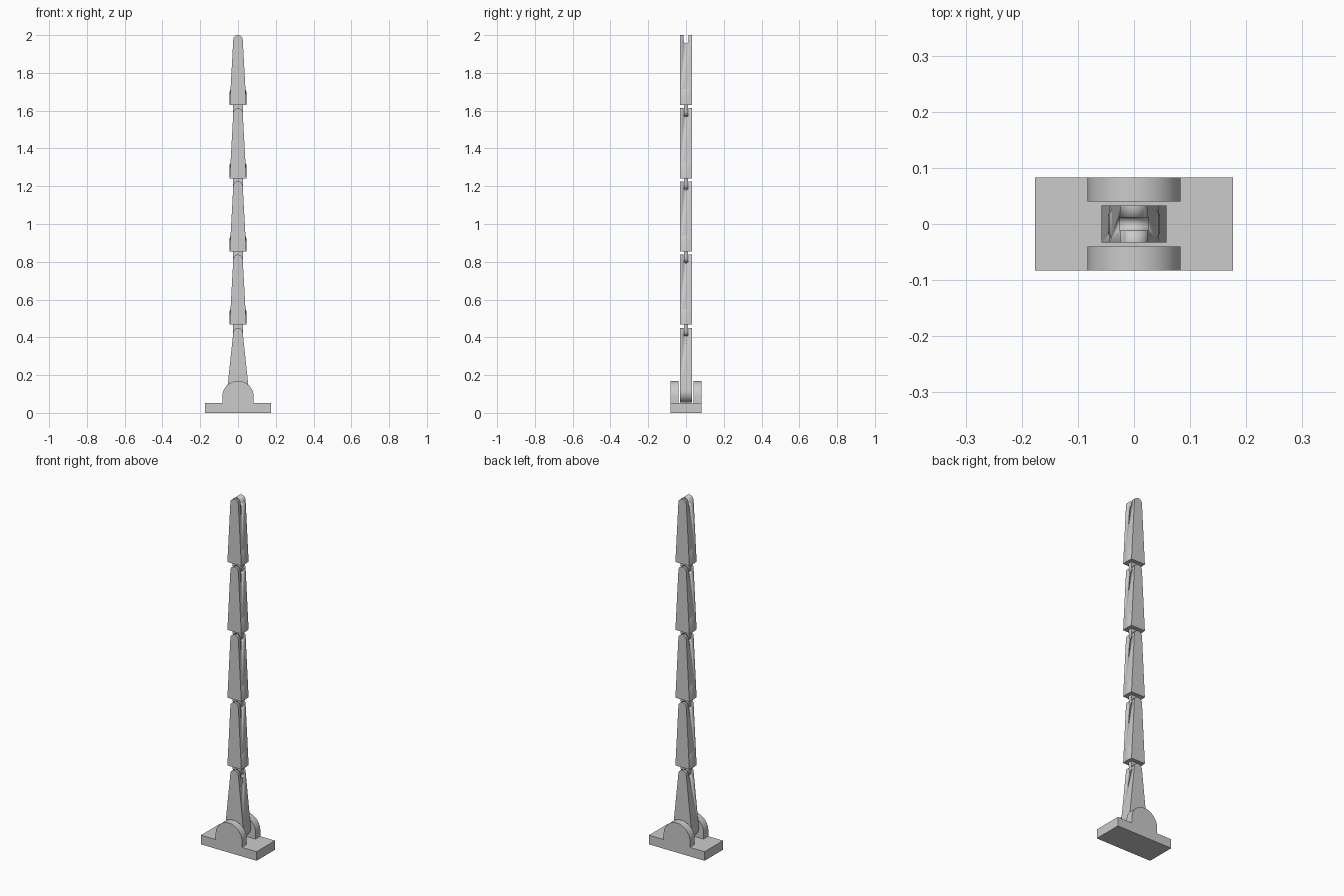
import bpy, bmesh, math

cube = bpy.data.objects.get("Cube")
if cube:
    bpy.data.objects.remove(cube)

grey = bpy.data.materials.new("light grey")
grey.use_nodes = True
grey.diffuse_color = (0.6, 0.6, 0.6, 1)
grey.node_tree.nodes["Principled BSDF"].inputs["Base Color"].default_value = (0.6, 0.6, 0.6, 1)


def finish(name, bm):
    bmesh.ops.recalc_face_normals(bm, faces=bm.faces)
    mesh = bpy.data.meshes.new(name)
    bm.to_mesh(mesh)
    bm.free()
    mesh.materials.append(grey)
    obj = bpy.data.objects.new(name, mesh)
    bpy.context.collection.objects.link(obj)
    bpy.ops.object.select_all(action='DESELECT')
    obj.select_set(True)
    bpy.context.view_layer.objects.active = obj
    bpy.ops.object.shade_smooth_by_angle(angle=math.radians(35))
    return obj


def plate(name, outline, y0, y1):
    """Extrude an (x, z) outline from y0 to y1."""
    bm = bmesh.new()
    face = bm.faces.new([bm.verts.new((x, y0, z)) for x, z in outline])
    ext = bmesh.ops.extrude_face_region(bm, geom=[face])
    moved = [v for v in ext["geom"] if isinstance(v, bmesh.types.BMVert)]
    bmesh.ops.translate(bm, verts=moved, vec=(0, y1 - y0, 0))
    return finish(name, bm)


def arc(cz, r, start, end, steps=16):
    angles = [math.radians(start + (end - start) * i / steps) for i in range(steps + 1)]
    return [(r * math.cos(a), cz + r * math.sin(a)) for a in angles]


def cut_slot(obj, top):
    """Cut the open fork with a rounded floor into the tip of a link."""
    w, floor = 0.012, top - 0.045
    bm = bmesh.new()
    outline = [(w, top + 0.05), (-w, top + 0.05)] + arc(floor + w, w, 180, 360, 10)
    face = bm.faces.new([bm.verts.new((-0.1, y, z)) for y, z in outline])
    ext = bmesh.ops.extrude_face_region(bm, geom=[face])
    moved = [v for v in ext["geom"] if isinstance(v, bmesh.types.BMVert)]
    bmesh.ops.translate(bm, verts=moved, vec=(0.2, 0, 0))
    cutter = finish("slot_cutter", bm)
    mod = obj.modifiers.new("slot", 'BOOLEAN')
    mod.object, mod.operation, mod.solver = cutter, 'DIFFERENCE', 'EXACT'
    bpy.context.view_layer.objects.active = obj
    bpy.ops.object.modifier_apply(modifier=mod.name)
    bpy.data.objects.remove(cutter)


def side_pads(name, z):
    """Bevelled cheeks that thicken the foot of a link."""
    bm = bmesh.new()
    rings = []
    for height, out in ((0, 0.046), (0.07, 0.0445), (0.085, 0.039)):
        half = [(out - 0.007, -0.033), (out, -0.016), (out, 0.016), (out - 0.007, 0.033)]
        pts = half + [(-x, -y) for x, y in half]
        rings.append([bm.verts.new((x, y, z + height)) for x, y in pts])
    for low, high in zip(rings, rings[1:]):
        for i in range(len(low)):
            j = (i + 1) % len(low)
            bm.faces.new((low[i], low[j], high[j], high[i]))
    bm.faces.new(rings[0])
    bm.faces.new(rings[-1])
    return finish(name, bm)


# Foot plate and the two rounded bearing ears
plate("foot_plate", [(-0.176, 0), (0.176, 0), (0.176, 0.052), (-0.176, 0.052)], -0.083, 0.083)
ear = [(-0.083, 0.05), (0.083, 0.05)] + arc(0.086, 0.083, 0, 180, 24)
for name, side in (("front_ear", -1), ("back_ear", 1)):
    plate(name, ear, side * 0.04, side * 0.083)

# Lowest link, round at both ends
TIP = 0.025
lower = arc(0.45 - TIP, TIP, 8, 172) + arc(0.112, 0.058, 172, 368)
link = plate("lower_link", lower, -0.033, 0.033)
cut_slot(link, 0.45)

# Four upper links, each with a tongue seated in the fork below
for n in range(4):
    z = 0.467 + n * 0.3875
    top = z + 0.371
    outline = [(-0.044, z), (0.044, z)] + arc(top - TIP, TIP, 4, 176)
    link = plate(f"upper_link_{n + 1}", outline, -0.033, 0.033)
    cut_slot(link, top)
    side_pads(f"link_cheeks_{n + 1}", z)
    tongue = [(0.027, z + 0.01), (-0.027, z + 0.01)] + arc(z - 0.034, 0.026, 180, 360)
    plate(f"link_tongue_{n + 1}", tongue, -0.01, 0.01)
